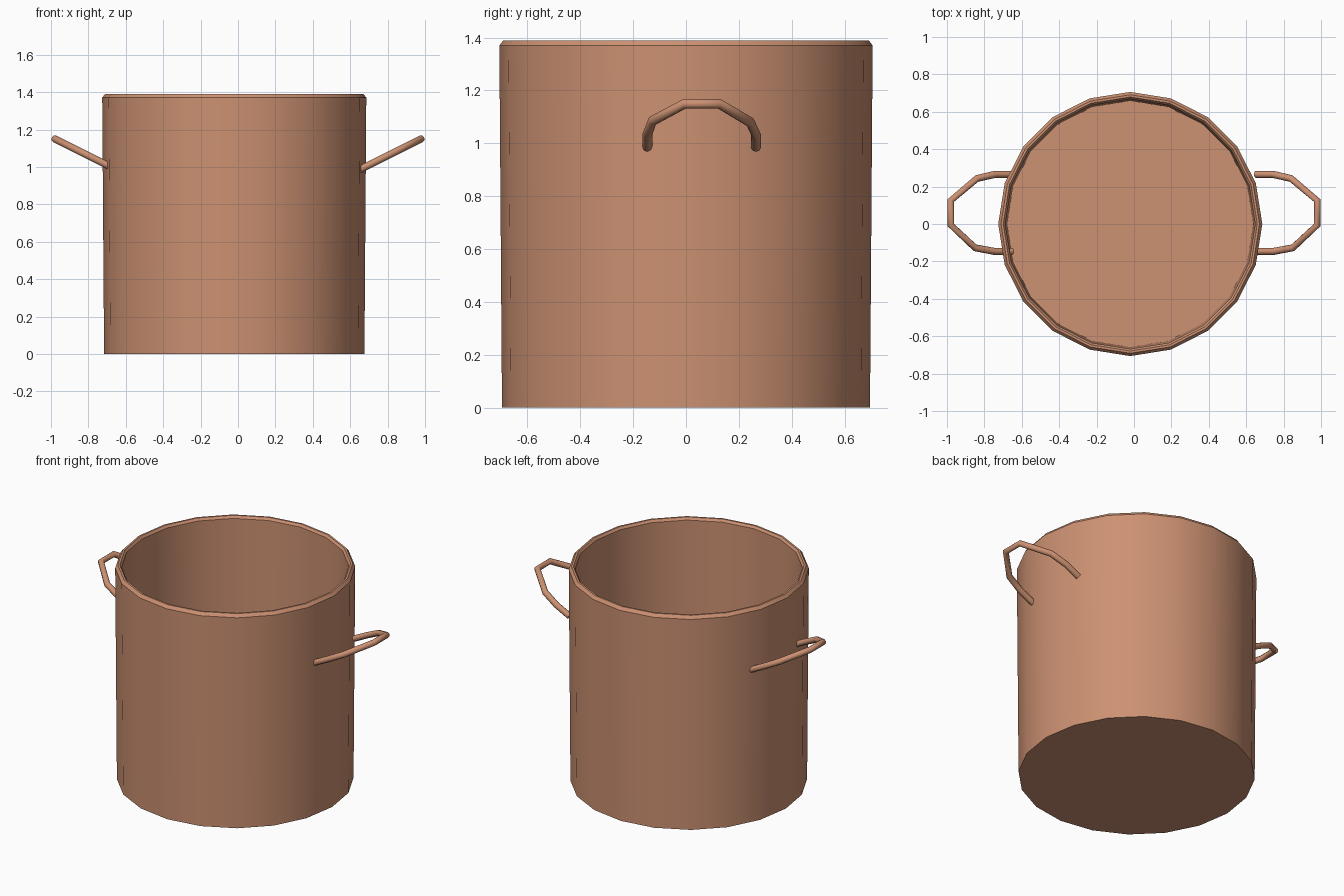
import bpy, bmesh, math
from mathutils import Vector

if "Cube" in bpy.data.objects:
    bpy.data.objects.remove(bpy.data.objects["Cube"])

copper = bpy.data.materials.new("copper")
copper.diffuse_color = (0.604, 0.283, 0.168, 1)
copper.use_nodes = True
copper.node_tree.nodes["Principled BSDF"].inputs["Base Color"].default_value = copper.diffuse_color


def finish(name, bm, angle):
    bmesh.ops.recalc_face_normals(bm, faces=bm.faces)
    me = bpy.data.meshes.new(name)
    bm.to_mesh(me)
    bm.free()
    me.materials.append(copper)
    ob = bpy.data.objects.new(name, me)
    bpy.context.collection.objects.link(ob)
    bpy.ops.object.select_all(action='DESELECT')
    ob.select_set(True)
    bpy.context.view_layer.objects.active = ob
    bpy.ops.object.shade_smooth_by_angle(angle=math.radians(angle))
    return ob


def skin(bm, rings):
    # bridge successive rings of vertices and cap both ends
    rings = [[bm.verts.new(p) for p in r] for r in rings]
    n = len(rings[0])
    for a, b in zip(rings, rings[1:]):
        for i in range(n):
            j = (i + 1) % n
            bm.faces.new((a[i], a[j], b[j], b[i]))
    bm.faces.new(rings[0])
    bm.faces.new(rings[-1])


# Pot body: outer wall, bevelled rim, inner wall and floor, 20 sides
profile = [(0.696, 0), (0.706, 1.37), (0.691, 1.39), (0.679, 1.39),
           (0.668, 1.375), (0.658, 0.03)]
bm = bmesh.new()
skin(bm, [[(-0.02 + r * math.cos(math.tau * i / 20), r * math.sin(math.tau * i / 20), z)
           for i in range(20)] for r, z in profile])
finish("pot_body", bm, 30)

# Handles: tilted loops of round rod, mirrored left and right
path = [(0.65, 0.265), (0.745, 0.265), (0.84, 0.243), (0.98, 0.125),
        (0.98, -0.005), (0.85, -0.127), (0.75, -0.146), (0.65, -0.146)]
RADIUS, SIDES = 0.019, 8
for name, s in (("right_handle", 1), ("left_handle", -1)):
    pts = [Vector((s * x, y, 0.985 + 0.5 * (x - 0.65))) for x, y in path]
    up = Vector((-0.5 * s, 0, 1)).normalized()
    rings = []
    for i, p in enumerate(pts):
        d_in = (p - pts[max(i - 1, 0)]).normalized()
        d_out = (pts[min(i + 1, len(pts) - 1)] - p).normalized()
        t = (d_in + d_out).normalized()
        side = t.cross(up).normalized()
        rings.append([p + RADIUS * (math.cos(a) * side + math.sin(a) * up)
                      for a in (math.tau * k / SIDES for k in range(SIDES))])
    bm = bmesh.new()
    skin(bm, rings)
    finish(name, bm, 60)
